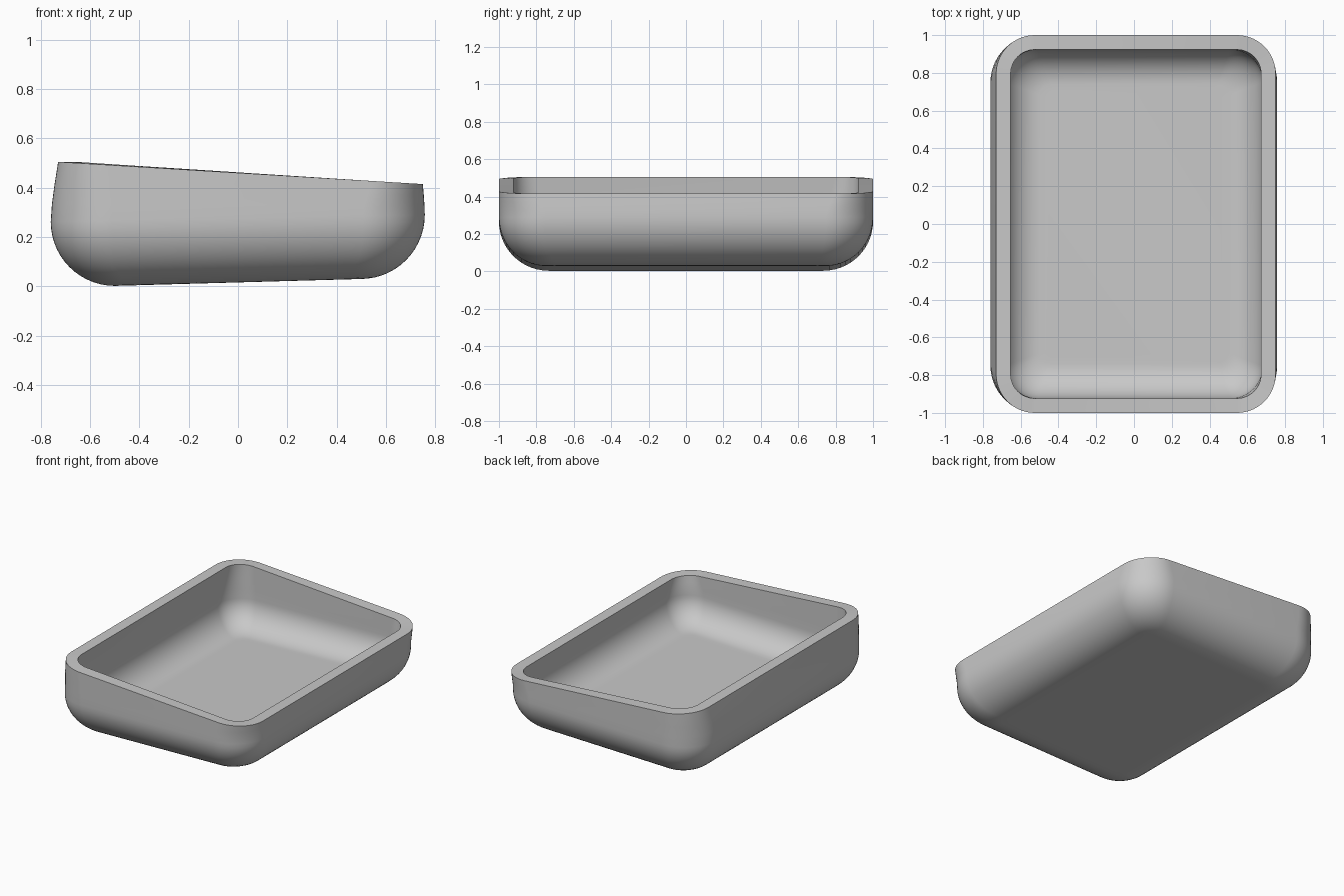
import bpy, bmesh
from math import sin, cos, pi

if "Cube" in bpy.data.objects:
    bpy.data.objects.remove(bpy.data.objects["Cube"])

WALL = 0.077      # shell thickness
ARC_STEPS = 14    # steps of the rounded lower edge
CORNER_STEPS = 14


def ring(bm, left, right, half_y, radius):
    """Rounded rectangle on a plane sloping from left (x, z) to right (x, z)."""
    (x0, z0), (x1, z1) = left, right
    verts = []
    for i, (sx, sy) in enumerate(((1, 1), (-1, 1), (-1, -1), (1, -1))):
        cx = x1 - radius if sx > 0 else x0 + radius
        cy = sy * (half_y - radius)
        for k in range(CORNER_STEPS + 1):
            a = (i + k / CORNER_STEPS) * pi / 2
            x, y = cx + radius * cos(a), cy + radius * sin(a)
            z = z0 + (z1 - z0) * (x - x0) / (x1 - x0)
            verts.append(bm.verts.new((x, y, z)))
    return verts


def shell_rings(bm, inset):
    """Rings of one skin, from the rim down to the flat bottom."""
    rings = []
    # walls: left x, left z, right x, right z, corner radius
    for lx, lz, rx, rz, rad in ((-0.73, 0.505, 0.75, 0.415, 0.205),
                                (-0.745, 0.41, 0.754, 0.37, 0.225),
                                (-0.755, 0.335, 0.757, 0.325, 0.245)):
        rings.append(ring(bm, (lx + inset, lz), (rx - inset, rz),
                          1 - inset, rad - inset))
    # rounded lower edge
    r = 0.26 - inset
    for k in range(ARC_STEPS + 1):
        t = k / ARC_STEPS * pi / 2
        out, down = r * cos(t), r * sin(t)
        rad = 0.06 + (0.19 - inset) * cos(t)
        rings.append(ring(bm, (-0.5 - out, 0.262 - down),
                          (0.498 + out, 0.29 - down), 0.74 + out, rad))
    # narrow band that keeps the bottom flat
    rings.append(ring(bm, (-0.47, 0.263 - r), (0.468, 0.289 - r), 0.71, 0.05))
    return rings


def bridge(bm, a, b):
    n = len(a)
    for i in range(n):
        j = (i + 1) % n
        bm.faces.new((a[i], a[j], b[j], b[i]))


# Basin: outer skin, rim and inner skin in one closed surface
bm = bmesh.new()
outer = shell_rings(bm, 0)
inner = shell_rings(bm, WALL)
chain = outer[::-1] + inner
for a, b in zip(chain, chain[1:]):
    bridge(bm, a, b)
bm.faces.new(outer[-1])
bm.faces.new(inner[-1])
bmesh.ops.recalc_face_normals(bm, faces=bm.faces)

mesh = bpy.data.meshes.new("basin")
bm.to_mesh(mesh)
bm.free()
basin = bpy.data.objects.new("basin", mesh)
bpy.context.collection.objects.link(basin)

# Plain grey material
grey = bpy.data.materials.new("light grey")
grey.use_nodes = True
colour = (0.58, 0.58, 0.58, 1)
grey.diffuse_color = colour
grey.node_tree.nodes["Principled BSDF"].inputs["Base Color"].default_value = colour
mesh.materials.append(grey)

# Smooth body with a crisp rim
bpy.ops.object.select_all(action='DESELECT')
basin.select_set(True)
bpy.context.view_layer.objects.active = basin
bpy.ops.object.shade_smooth_by_angle(angle=pi / 5)
